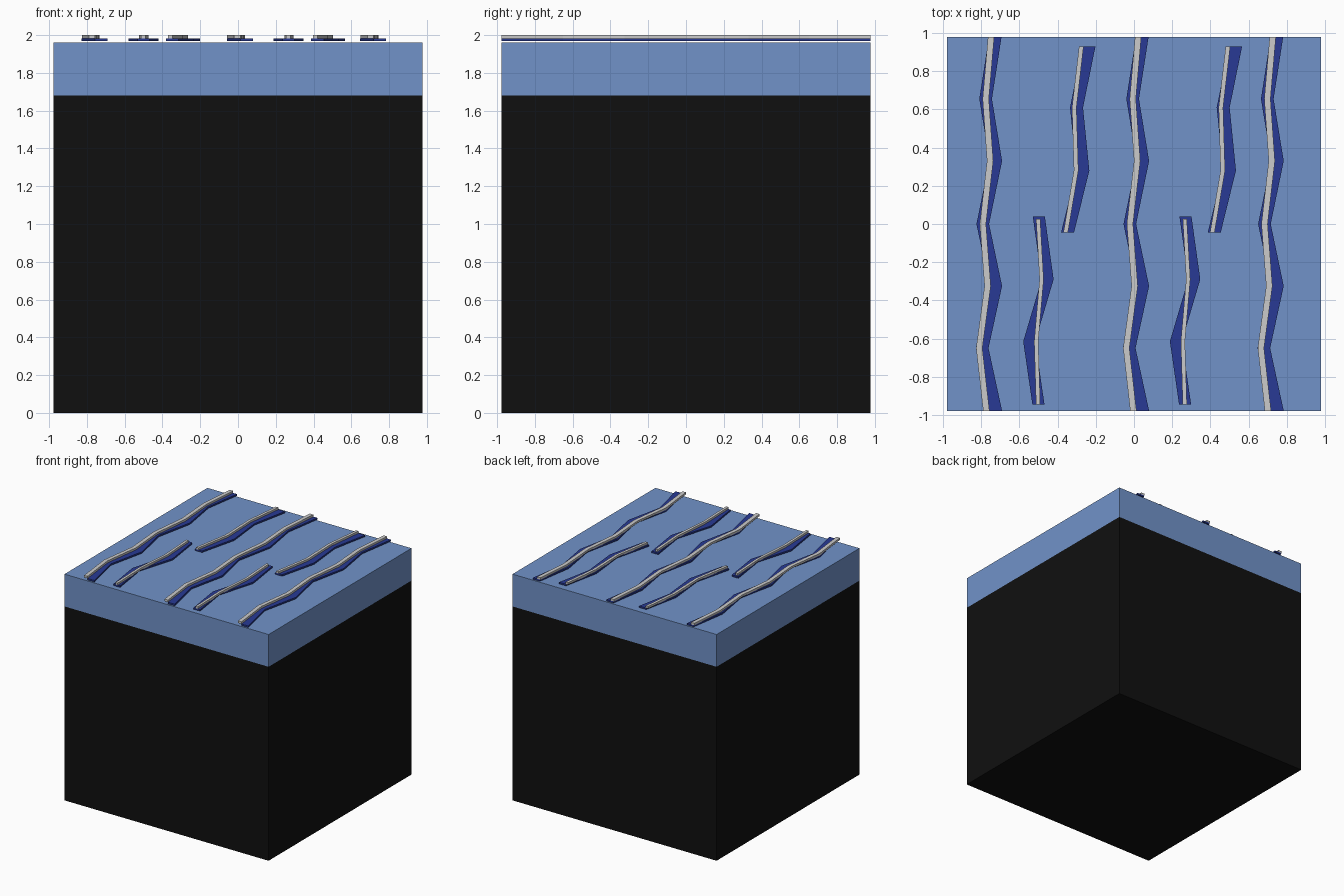
import bpy, bmesh

if "Cube" in bpy.data.objects:
    bpy.data.objects.remove(bpy.data.objects["Cube"])


def material(name, rgb):
    m = bpy.data.materials.new(name)
    m.diffuse_color = (*rgb, 1)
    m.use_nodes = True
    m.node_tree.nodes["Principled BSDF"].inputs["Base Color"].default_value = m.diffuse_color
    return m


BLACK = material("black", (0.005, 0.005, 0.005))
LIGHT = material("light_blue", (0.165, 0.29, 0.584))
DARK = material("dark_blue", (0.021, 0.042, 0.30))


def finish(name, bm, mat):
    bmesh.ops.recalc_face_normals(bm, faces=bm.faces)
    me = bpy.data.meshes.new(name)
    bm.to_mesh(me)
    bm.free()
    ob = bpy.data.objects.new(name, me)
    bpy.context.collection.objects.link(ob)
    if mat:
        me.materials.append(mat)


def block(name, z0, z1, mat):
    bm = bmesh.new()
    bmesh.ops.create_cube(bm, size=1)
    for v in bm.verts:
        v.co = (v.co.x * 1.956, v.co.y * 1.956, z0 if v.co.z < 0 else z1)
    finish(name, bm, mat)


def strip(name, ys, lefts, width, dx, z0, z1, mat):
    """Zigzag bar running along y, given by its left edge."""
    bm = bmesh.new()
    rings = [[bm.verts.new((x + dx + a, y, z))
              for a, z in ((0, z0), (width, z0), (width, z1), (0, z1))]
             for y, x in zip(ys, lefts)]
    for r, s in zip(rings, rings[1:]):
        for i in range(4):
            j = (i + 1) % 4
            bm.faces.new((r[i], r[j], s[j], s[i]))
    bm.faces.new(rings[0])
    bm.faces.new(rings[-1])
    finish(name, bm, mat)


def wave(name, ys, shadow, shadow_w, crest, crest_w, shifts, crest_ys=None):
    for i, dx in enumerate(shifts):
        strip(f"{name}_shadow_{i}", ys, shadow, shadow_w, dx, 1.968, 1.982, DARK)
        strip(f"{name}_crest_{i}", crest_ys or ys, crest, crest_w, dx, 1.982, 2.0, None)


# Body and water layer
block("base_block", 0, 1.68, BLACK)
block("water_layer", 1.68, 1.96, LIGHT)

# Full-length ripples
wave("long_ripple", (0.978, 0.655, 0.33, 0, -0.325, -0.65, -0.978),
     (-0.76, -0.81, -0.757, -0.825, -0.757, -0.828, -0.757), 0.066,
     (-0.765, -0.793, -0.77, -0.808, -0.783, -0.827, -0.79), 0.033,
     (0, 0.77, 1.475))

# Short ripples at the back
wave("back_ripple", (0.93, 0.61, 0.28, -0.045),
     (-0.27, -0.335, -0.302, -0.382), 0.068,
     (-0.288, -0.325, -0.315, -0.37), 0.024, (0, 0.768))

# Short ripples at the front
wave("front_ripple", (0.04, -0.29, -0.615, -0.945),
     (-0.53, -0.484, -0.58, -0.532), 0.063,
     (-0.513, -0.495, -0.523, -0.513), 0.022, (0, 0.768),
     (0.025, -0.29, -0.615, -0.945))
